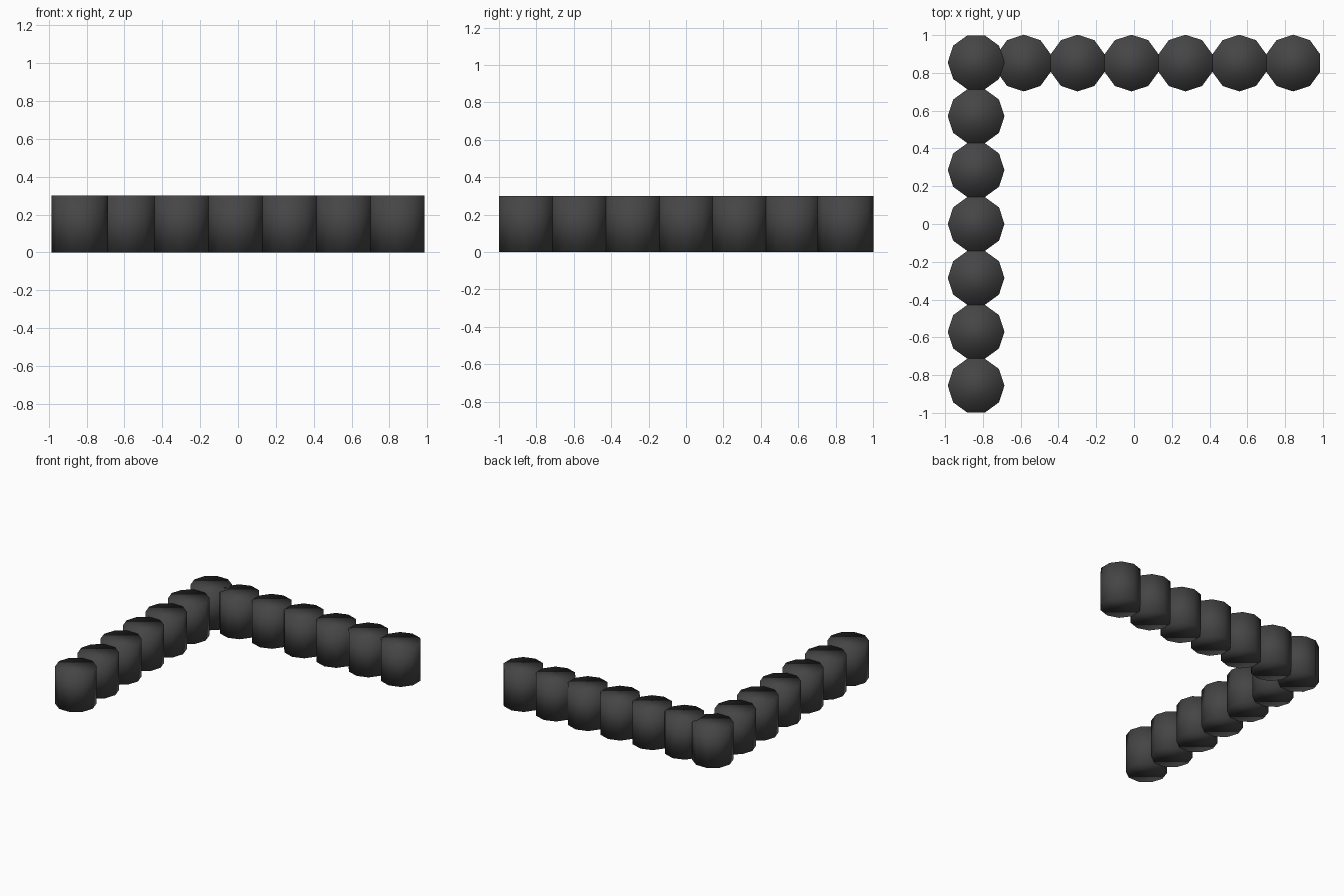
import bpy, bmesh, math

if "Cube" in bpy.data.objects:
    bpy.data.objects.remove(bpy.data.objects["Cube"])

SIDES, R, H = 10, 0.15, 0.30
STEP = 2 * R * math.cos(math.pi / SIDES)   # flats of neighbouring posts touch

mat = bpy.data.materials.new("charcoal")
mat.diffuse_color = (0.06, 0.06, 0.06, 1)
mat.use_nodes = True
mat.node_tree.nodes["Principled BSDF"].inputs["Base Color"].default_value = mat.diffuse_color


def post(name, x, y, start):
    """Ten-sided post with smooth shading; start is the angle of its first corner."""
    bm = bmesh.new()
    ring = [bm.verts.new((R * math.cos(start + 2 * math.pi * i / SIDES),
                          R * math.sin(start + 2 * math.pi * i / SIDES), 0))
            for i in range(SIDES)]
    base = bm.faces.new(ring[::-1])
    top = [bm.verts.new((v.co.x, v.co.y, H)) for v in ring]
    bm.faces.new(top)
    for i in range(SIDES):
        j = (i + 1) % SIDES
        bm.faces.new((ring[i], ring[j], top[j], top[i]))
    for f in bm.faces:
        f.smooth = True
    me = bpy.data.meshes.new(name)
    bm.to_mesh(me)
    bm.free()
    me.materials.append(mat)
    ob = bpy.data.objects.new(name, me)
    ob.location = (x, y, 0)
    bpy.context.collection.objects.link(ob)


# left arm, corner post included: corners point along x
for i in range(7):
    post(f"left_arm_post_{i + 1}", -0.836, (i - 3) * STEP, 0)

# back arm: corners point along y
for i in range(6):
    post(f"back_arm_post_{i + 1}", 0.843 - i * STEP, 0.852, math.pi / 2)
